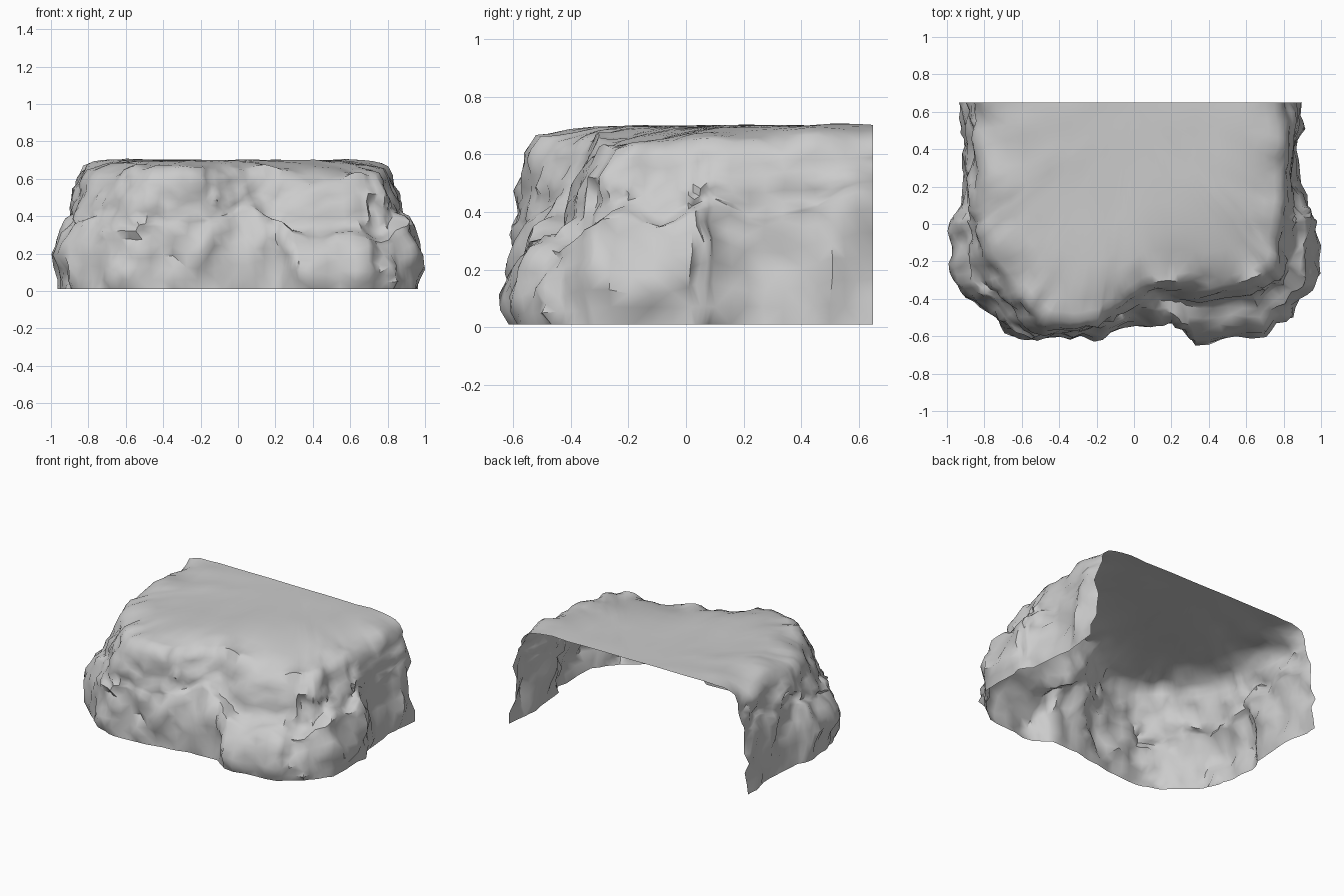
import bpy, bmesh
from mathutils import Vector, noise

if "Cube" in bpy.data.objects:
    bpy.data.objects.remove(bpy.data.objects["Cube"])

# Plan stations, left-back round the front to right-back:
# foot x, foot y, rim x, rim y, ledge height, ledge strength (0 plain slope, 1 shelf)
STATIONS = [
    (-.94, .65, -.85, .65, .46, 0), (-.91, .45, -.85, .40, .46, 0),
    (-.92, .10, -.83, .12, .42, .1), (-.97, .00, -.82, .00, .40, .7),
    (-.95, -.20, -.77, -.18, .40, .7), (-.88, -.38, -.67, -.34, .40, .6),
    (-.72, -.54, -.57, -.47, .33, .5), (-.53, -.61, -.46, -.55, .36, .4),
    (-.22, -.59, -.20, -.55, .40, .3), (.02, -.55, -.08, -.43, .42, .3),
    (.22, -.54, .06, -.36, .40, .6), (.32, -.62, .25, -.33, .34, .8),
    (.70, -.59, .62, -.32, .27, .8), (.86, -.44, .75, -.26, .32, .8),
    (.95, -.32, .78, -.16, .38, .9), (.96, .02, .80, .00, .38, .9),
    (.90, .09, .81, .10, .42, .2), (.88, .40, .81, .40, .46, 0),
    (.89, .65, .80, .65, .46, 0)]
STEPS = 5          # mesh columns per station
BACK, FLOOR, RIM = .65, .01, .61

# Cliff section: (fraction of ledge height, or of rise above it, set-back, rock strength)
LOWER = [(0, .03, .4), (.15, -.06, .9), (.32, -.1, 1.1), (.5, -.1, 1.2), (.66, -.02, 1.2),
         (.82, .08, 1.1), (.95, .2, 1), (1, .4, .8)]
UPPER = [(.06, .68, .9), (.2, .76, 1), (.36, .8, 1), (.52, .84, 1), (.68, .88, 1),
         (.84, .93, .9), (1, 1, .7)]
# Roof rings: scale about the middle of the back edge, rise from rim to full height
ROOF = [(.97, .45), (.93, .66), (.87, .84), (.8, .93), (.7, 1), (.55, 1), (.4, 1), (.25, 1), (.12, 1)]


def rock(p):
    """Chunky rock relief: blocky cells plus finer roughness."""
    warped = p + .06 * noise.noise_vector(p * 5)
    block = noise.cell(warped * 6 + Vector((3, 7, 1)))
    return .016 * block + .042 * noise.noise(p * 6.5) + .026 * noise.noise(p * 15)


def dip(x, y):
    """Worn shoulder that lowers the roof towards the front right."""
    return .06 * max(0, 1 - Vector((x - .55, (y + .33) * 1.1)).length / .5)


def plan_columns():
    cols = []
    for a, b in zip(STATIONS, STATIONS[1:]):
        for k in range(STEPS):
            cols.append([u + (v - u) * k / STEPS for u, v in zip(a, b)])
    return cols + [list(STATIONS[-1])]


def section_point(c, n, z, back, strength):
    # Blend the stepped set-back with an even slope where there is no shelf
    back = back * c[5] + (z / RIM) ** 1.7 * (1 - c[5])
    p = Vector((c[0] + (c[2] - c[0]) * back, c[1] + (c[3] - c[1]) * back, z))
    q = p + n * rock(p) * strength
    q += Vector((-n.y, n.x, 0)) * .015 * noise.noise(p * 10) * strength
    q.z += .022 * noise.noise(p * 9 + Vector((5, 5, 5))) * strength
    return q


cols = plan_columns()
last = len(cols) - 1
rows = []
normals = []
for i, c in enumerate(cols):
    a, b = cols[max(i - 3, 0)], cols[min(i + 3, last)]
    normals.append(Vector((b[1] - a[1], a[0] - b[0], 0)).normalized())
    c[4] += .09 * noise.noise(Vector((c[0] * 4, c[1] * 4, 2)))

# Rock walls: foot, ledge and upper cliff
for t, back, s in LOWER:
    rows.append([section_point(c, n, FLOOR + (c[4] - FLOOR) * t, back, s)
                 for c, n in zip(cols, normals)])
for t, back, s in UPPER:
    rows.append([section_point(c, n, c[4] + (RIM - dip(c[2], c[3]) - c[4]) * t, back, s)
                 for c, n in zip(cols, normals)])
for p in rows[0]:
    p.z = FLOOR

# Gently uneven roof with a rough, rounded rim
pivot = Vector((0, BACK, 0))
rim = rows[-1]
for s, rise in ROOF:
    ring = []
    for p in rim:
        q = pivot + (p - pivot) * s
        top = .70 - dip(q.x, q.y)
        q.z = p.z + (top - p.z) * rise
        q.z += (.04 * s ** 5 + .006) * noise.noise(q * 5) + .03 * s ** 8 * noise.noise(q * 12)
        ring.append(q)
    rows.append(ring)

# Keep both open ends flush with the cut back plane
for row in rows:
    for i, p in enumerate(row):
        p.y = BACK if i in (0, last) else min(p.y, BACK)

bm = bmesh.new()
grid = [[bm.verts.new(p) for p in row] for row in rows]
for lo, hi in zip(grid, grid[1:]):
    for i in range(last):
        bm.faces.new((lo[i], lo[i + 1], hi[i + 1], hi[i]))
centre = bm.verts.new((0, BACK, .70))
for a, b in zip(grid[-1], grid[-1][1:]):
    bm.faces.new((a, b, centre))
bmesh.ops.triangulate(bm, faces=bm.faces[:])
mesh = bpy.data.meshes.new("rock_ledge")
bm.to_mesh(mesh)
bm.free()

rock_ledge = bpy.data.objects.new("rock_ledge", mesh)
bpy.context.collection.objects.link(rock_ledge)
bpy.context.view_layer.objects.active = rock_ledge
rock_ledge.select_set(True)
bpy.ops.object.shade_smooth_by_angle(angle=.9)
